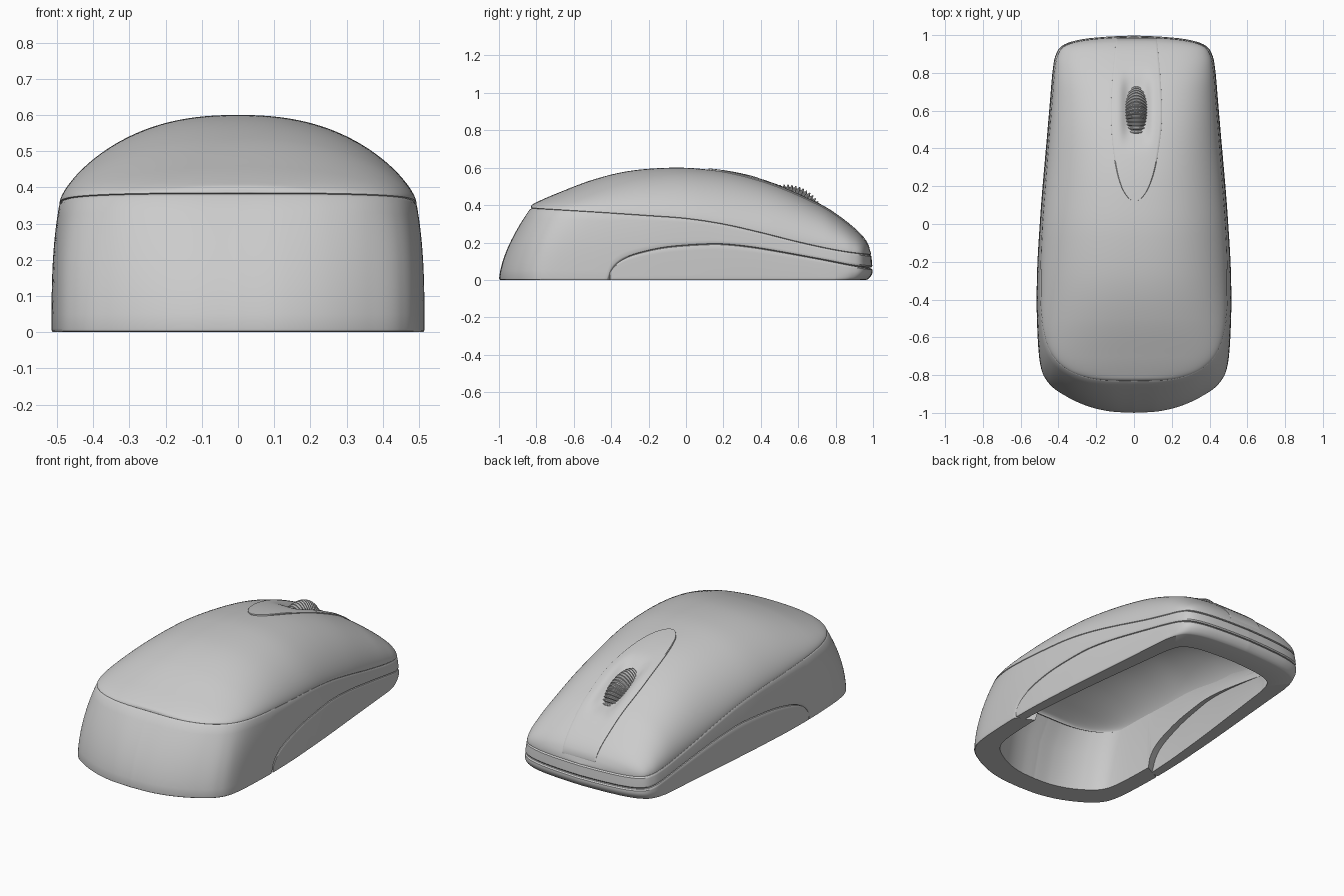
import bpy, bmesh, math
from mathutils import Vector

if "Cube" in bpy.data.objects:
    bpy.data.objects.remove(bpy.data.objects["Cube"])


def spline(pts, n=16):
    """Catmull-Rom samples through tuples of any dimension."""
    P = [Vector(p) for p in pts]
    P = [2 * P[0] - P[1]] + P + [2 * P[-1] - P[-2]]
    out = []
    for i in range(1, len(P) - 2):
        a, b, c, d = P[i - 1:i + 3]
        for k in range(n):
            t = k / n
            out.append(0.5 * (2 * b + (c - a) * t + (2 * a - 5 * b + 4 * c - d) * t * t
                              + (3 * b - a - 3 * c + d) * t ** 3))
    return out + [P[-2]]


def lookup(samples, y):
    """Value of a sampled (y, value) curve at y."""
    if y <= samples[0][0]:
        return samples[0][1]
    for a, b in zip(samples, samples[1:]):
        if y <= b[0]:
            return a[1] + (b[1] - a[1]) * (y - a[0]) / max(b[0] - a[0], 1e-9)
    return samples[-1][1]


def clamp(v):
    return max(0.0, min(1.0, v))


def loft(name, sections, closed=False, angle=35):
    """Skin closed cross-section loops into one solid."""
    bm = bmesh.new()
    rows = [[bm.verts.new(p) for p in s] for s in sections]
    n = len(rows[0])
    pairs = list(zip(rows, rows[1:])) + ([(rows[-1], rows[0])] if closed else [])
    for a, b in pairs:
        for j in range(n):
            bm.faces.new((a[j], a[(j + 1) % n], b[(j + 1) % n], b[j]))
    if not closed:
        bm.faces.new(rows[0])
        bm.faces.new(rows[-1])
    bmesh.ops.remove_doubles(bm, verts=bm.verts, dist=1e-5)
    bmesh.ops.recalc_face_normals(bm, faces=bm.faces)
    me = bpy.data.meshes.new(name)
    bm.to_mesh(me)
    bm.free()
    ob = bpy.data.objects.new(name, me)
    bpy.context.collection.objects.link(ob)
    bpy.ops.object.select_all(action='DESELECT')
    ob.select_set(True)
    bpy.context.view_layer.objects.active = ob
    bpy.ops.object.shade_smooth_by_angle(angle=math.radians(angle))
    return ob


# Half outlines from back to nose: base x, base y, seam x, seam y
half = spline([
    (0, -1, 0, -.83), (.13, -.992, .14, -.828), (.25, -.963, .25, -.812),
    (.36, -.912, .35, -.772), (.45, -.845, .425, -.705), (.497, -.74, .469, -.61),
    (.514, -.5, .49, -.47), (.513, -.25, .493, -.24), (.499, 0, .484, 0),
    (.484, .2, .469, .2), (.462, .45, .45, .45), (.445, .65, .434, .65),
    (.432, .8, .422, .8), (.417, .89, .407, .885), (.38, .945, .37, .94),
    (.29, .977, .28, .969), (.15, .993, .15, .984), (0, 1, 0, .99)])
width = [(h[3], max(h[2], 0)) for h in half]

# Side-view profiles: crown, seam, and arch of the side grip panel
crown = spline([(-.83, .387), (-.824, .4), (-.8, .415), (-.7, .459), (-.5, .535), (-.3, .583),
                (-.08, .6), (.1, .592), (.3, .562), (.5, .502), (.7, .41), (.8, .35), (.9, .272),
                (.95, .222), (.975, .182), (.99, .14)])
seam = spline([(-.83, .385), (-.5, .365), (-.2, .345), (0, .33), (.2, .3), (.4, .255),
               (.6, .205), (.8, .162), (.95, .14), (1.02, .135)])
ARCH = -.42
arch = spline([(ARCH, 0), (-.413, .035), (-.39, .073), (-.34, .112), (-.25, .145), (-.1, .175),
               (.1, .19), (.22, .189), (.4, .168), (.7, .115), (.9, .077), (1.02, .062)])


def section_height(t, y, zs, zt):
    f = clamp((y - .2) / .7)
    f = f * f * (3 - 2 * f)
    return zs + max(zt - zs, 0) * max(0, 1 - abs(t) ** (2.35 + .65 * f)) ** (.66 - .12 * f)


def dent(x, y, depth):
    return depth * math.exp(-((x - .012) / .07) ** 4 - ((y - .61) / .165) ** 4)


def surf(x, y):
    t = min(1, abs(x) / max(lookup(width, y), 1e-4))
    return section_height(t, y, lookup(seam, y), lookup(crown, y))


# Top shell with a thick underside
COLS = 64
sections = []
for h in half:
    w, y = max(h[2], 0), h[3]
    zs, zt = lookup(seam, y), lookup(crown, y)
    ts = [math.sin(math.pi * (j / COLS - .5)) for j in range(COLS + 1)]
    hz = [section_height(t, y, zs, zt) for t in ts]
    outer = [(w * t, y, z - dent(w * t, y, .05)) for t, z in zip(ts, hz)]
    under = [(w * t * .82, y * .87, zs + (z - zs) * .87 - .065) for t, z in zip(ts, hz)]
    sections.append(outer + under[::-1])
loft("top_shell", sections)

# Walls below the seam: full ring on both sides
ring = [(1, h) for h in half] + [(-1, h) for h in half[-2:0:-1]]


def wall_section(side, h, lo, hi, sx=.8, sy=.87):
    zs = lookup(seam, h[3])
    e = min(.01, (hi - lo) * .3)
    zl = [lo, lo + e * .3, lo + e] + [lo + e + (hi - lo - 2 * e) * k / 9 for k in range(1, 9)]
    zl += [hi - e, hi - e * .3, hi]
    low = .006 if lo == 0 else .018
    inset = [low, low * .3] + [0] * (len(zl) - 4) + [.006, .02]

    def point(z, k):
        v = clamp(z / zs)
        k += .03 * clamp((h[1] - .8) / .15) * clamp(1 - z / .05) ** 2
        return Vector((side * (h[0] + (h[2] - h[0]) * v ** 3) * (1 - k),
                       (h[1] + (h[3] - h[1]) * v ** 1.6) * (1 - k), z))
    outer = [point(z, k) for z, k in zip(zl, inset)]
    inner = [Vector((p.x * sx, p.y * sy, p.z)) for p in (outer[-1], outer[7], outer[0])]
    return outer + inner


def arch_z(h):
    return lookup(arch, h[1]) if h[1] > ARCH else 0


loft("side_band", [wall_section(s, h, arch_z(h), lookup(seam, h[3])) for s, h in ring], True)

# Grip panel thickens from the rear of the arch to the nose
panel = []
for s, h in ring:
    if h[1] > ARCH:
        f = clamp((h[1] - ARCH) / 1.25)
        panel.append(wall_section(s, h, 0, arch_z(h), .9 - .1 * f, 1 - .13 * f))
loft("grip_panel", panel)

# Tapered centre strip laid into the top shell
strip_w = spline([(.12, 0), (.128, .022), (.15, .046), (.2, .075), (.3, .105), (.45, .128),
                  (.6, .136), (.8, .126), (.981, .108)], 12)
sections = []
for y, hw in strip_w:
    cx = .005 + .008 * clamp((y - .12) / .4)
    ts = [-1, -.995, -.96] + [-.9 + .06 * k for k in range(31)] + [.96, .995, 1]
    off = [-.02, .004] + [.007] * (len(ts) - 4) + [.004, -.02]
    top = []
    for t, o in zip(ts, off):
        x = cx + hw * t
        top.append((x, y, surf(x, y) + o - dent(x, y, .036)))
    sections.append(top + [(x, y - .004, z - .03) for x, y, z in top[::-1]])
loft("center_strip", sections)

# Ribbed scroll wheel: only the arc that rises through the strip
R, tilt = .21, math.atan2(.41, .91)
n = Vector((0, math.sin(tilt), math.cos(tilt)))
hub = Vector((.012, .605, surf(.012, .605))) + n * (.038 - R)
sections = []
TEETH = 20
for i in range(TEETH * 4 + 1):
    a = tilt + math.radians(-58 + 116 * i / (TEETH * 4))
    r = R - (.012 if i % 4 in (0, 3) else 0)
    prof = [(.056 * t / 6, r - .05 * (t / 6) ** 2) for t in range(-6, 7)]
    prof += [(.056, R - .09), (-.056, R - .09)]
    sections.append([(hub.x + x, hub.y + q * math.sin(a), hub.z + q * math.cos(a))
                     for x, q in prof])
loft("scroll_wheel", sections, angle=25)
